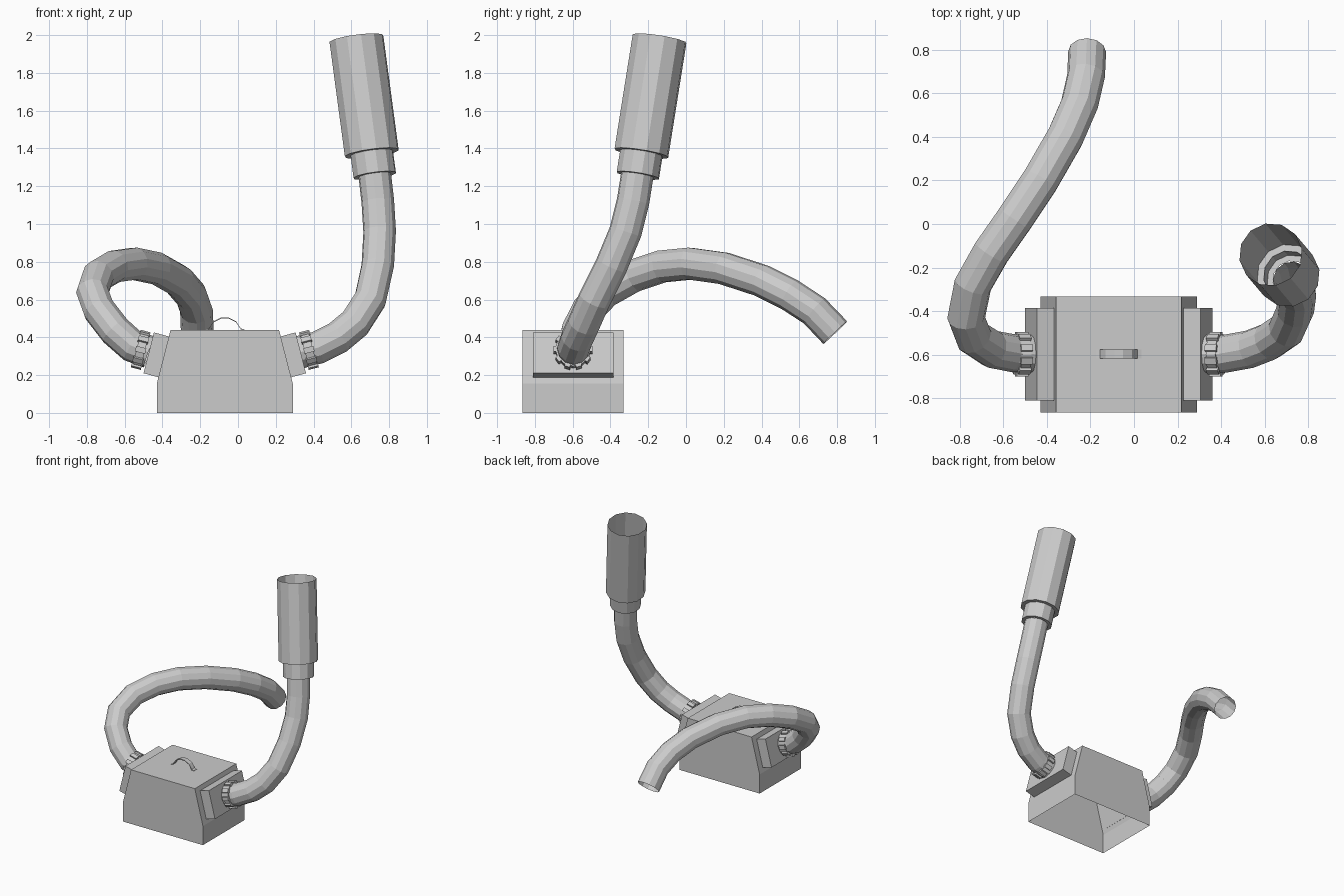
import bpy, bmesh, math
from mathutils import Vector, Matrix

cube = bpy.data.objects.get("Cube")
if cube:
    bpy.data.objects.remove(cube, do_unlink=True)

grey = bpy.data.materials.new("plain grey")
grey.use_nodes = True
COLOUR = (0.6, 0.6, 0.6, 1)
grey.diffuse_color = COLOUR
grey.node_tree.nodes["Principled BSDF"].inputs["Base Color"].default_value = COLOUR

MID_X, MID_Y = -0.07, -0.598      # centre of the body
SIDES = 12


def finish(name, bm):
    bmesh.ops.recalc_face_normals(bm, faces=bm.faces)
    mesh = bpy.data.meshes.new(name)
    bm.to_mesh(mesh)
    bm.free()
    mesh.materials.append(grey)
    obj = bpy.data.objects.new(name, mesh)
    bpy.context.collection.objects.link(obj)
    return obj


def prism(name, profile, y0, y1, skip=()):
    """Extrude an x-z profile along y, leaving out the listed side faces."""
    bm = bmesh.new()
    front, back = [[bm.verts.new((x, y, z)) for x, z in profile] for y in (y0, y1)]
    bm.faces.new(front)
    bm.faces.new(back)
    n = len(profile)
    for i in range(n):
        if i not in skip:
            j = (i + 1) % n
            bm.faces.new((front[i], front[j], back[j], back[i]))
    return finish(name, bm)


def lathe(name, profile, start, axis, closed=False):
    """Turn (radius, distance) pairs around an axis."""
    bm = bmesh.new()
    rot = Vector(axis).to_track_quat('Z', 'Y').to_matrix()
    rings = []
    for r, d in profile:
        ring = []
        for k in range(SIDES):
            a = math.tau * k / SIDES
            ring.append(bm.verts.new(Vector(start) + rot @ Vector((r * math.cos(a), r * math.sin(a), d))))
        rings.append(ring)
    pairs = list(zip(rings, rings[1:]))
    if closed:
        pairs.append((rings[-1], rings[0]))
    for a, b in pairs:
        for k in range(SIDES):
            m = (k + 1) % SIDES
            bm.faces.new((a[k], a[m], b[m], b[k]))
    return finish(name, bm)


def hose(name, points, radius=0.087):
    """Open-ended faceted tube through the points."""
    curve = bpy.data.curves.new(name, 'CURVE')
    curve.dimensions = '3D'
    curve.bevel_depth = radius
    curve.bevel_resolution = 4
    spline = curve.splines.new('POLY')
    spline.points.add(len(points) - 1)
    for p, co in zip(spline.points, points):
        p.co = (*co, 1)
    spline.use_smooth = False
    curve.materials.append(grey)
    obj = bpy.data.objects.new(name, curve)
    bpy.context.collection.objects.link(obj)


# Body: hollow shell with sloping shoulders and an open bottom
half = [(0.36, 0), (0.36, 0.155), (0.287, 0.44)]
outline = [(MID_X + x, z) for x, z in half] + [(MID_X - x, z) for x, z in reversed(half)]
prism("body", outline, -0.865, -0.332, skip=(5,))

# Side plates and ribbed collars
for side, label in ((1, "left"), (-1, "right")):
    plate = [(0.35, 0.188), (0.43, 0.21), (0.375, 0.426), (0.294, 0.404)]
    prism(label + "_plate", [(MID_X + side * x, z) for x, z in plate], -0.81, -0.385)

    axis = Vector((side * 0.968, 0, 0.252))
    start = Vector((MID_X + side * 0.423, MID_Y, 0.328))
    lathe(label + "_collar", [(0.08, 0), (0.094, 0), (0.094, 0.045), (0.08, 0.045)], start, axis, closed=True)
    rot = axis.to_track_quat('Z', 'Y').to_matrix().to_4x4()
    bm = bmesh.new()
    for k in range(10):
        place = (Matrix.Translation(start) @ rot @ Matrix.Rotation(math.tau * k / 10, 4, 'Z')
                 @ Matrix.Translation((0.093, 0, 0.023)) @ Matrix.Diagonal((0.02, 0.03, 0.055, 1)))
        bmesh.ops.create_cube(bm, size=1, matrix=place)
    finish(label + "_collar_ribs", bm)

# Carrying handle: thin bent strip
arch = [(0.105, 0.442), (0.085, 0.447), (0.06, 0.485), (0.02, 0.505)]
top = [(MID_X - x, z) for x, z in arch] + [(MID_X + x, z) for x, z in reversed(arch)]
under = [(x, z - 0.006) for x, z in reversed(top)]
prism("handle", top + under, -0.617, -0.577)

# Arched hose with a free end behind the body
hose("right_hose", [
    (-0.47, -0.597, 0.322), (-0.56, -0.592, 0.355), (-0.65, -0.575, 0.435),
    (-0.735, -0.52, 0.545), (-0.77, -0.43, 0.64), (-0.74, -0.28, 0.725),
    (-0.655, -0.13, 0.775), (-0.55, 0.02, 0.79), (-0.43, 0.2, 0.765),
    (-0.315, 0.4, 0.7), (-0.25, 0.55, 0.625), (-0.22, 0.68, 0.54), (-0.215, 0.79, 0.425)])

# Rising hose
hose("left_hose", [
    (0.33, -0.597, 0.322), (0.42, -0.595, 0.345), (0.53, -0.575, 0.4),
    (0.62, -0.54, 0.475), (0.7, -0.485, 0.6), (0.74, -0.395, 0.78),
    (0.75, -0.32, 0.96), (0.74, -0.28, 1.12), (0.724, -0.258, 1.26)])

# Stepped nozzle, open at the top
base, tip = Vector((0.724, -0.255, 1.257)), Vector((0.627, -0.14, 1.98))
length = (tip - base).length
lathe("nozzle", [(0.087, 0), (0.115, 0), (0.115, 0.12), (0.146, 0.12), (0.146, length)], base, tip - base)
